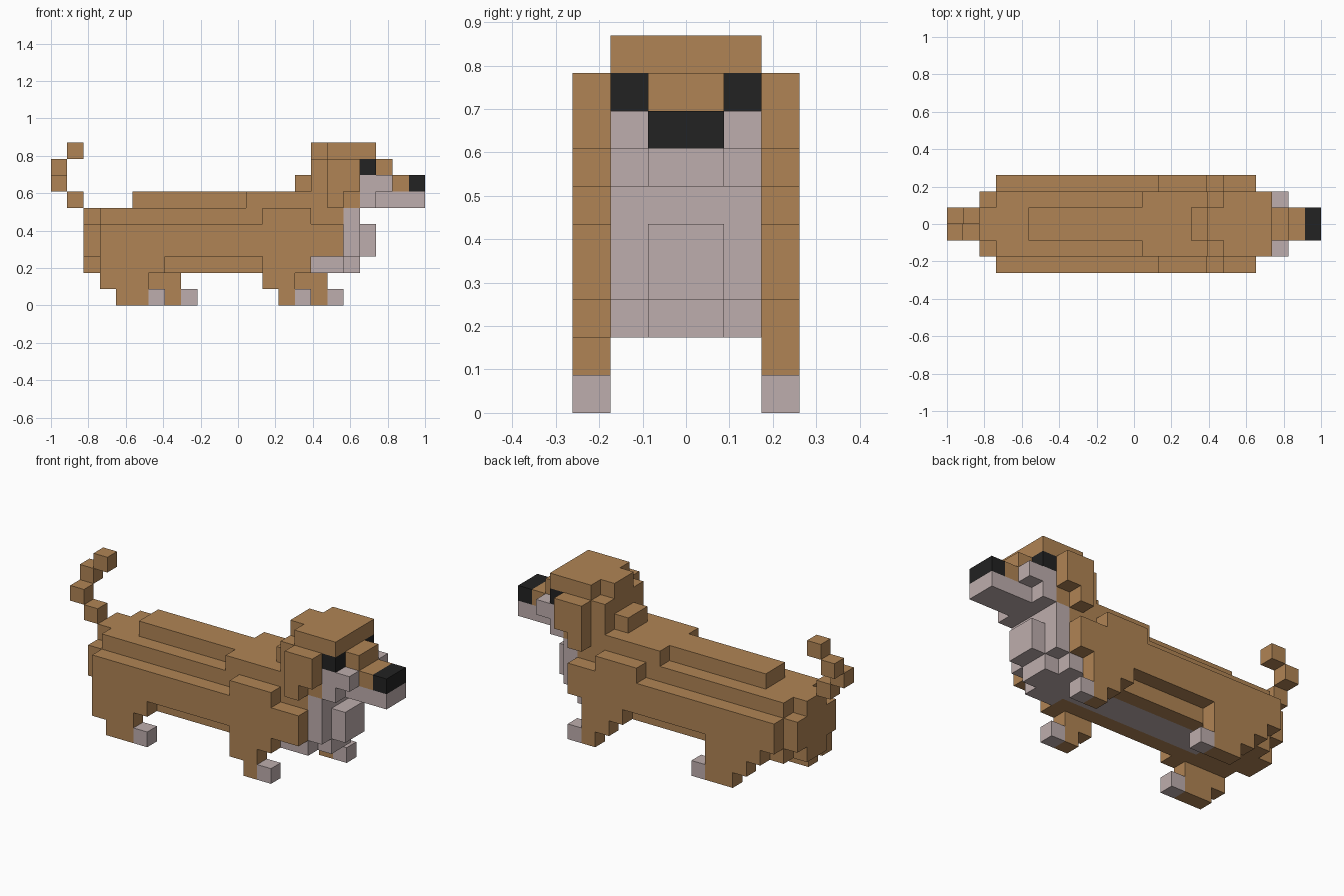
import bpy
import bmesh
from mathutils import Vector

cube = bpy.data.objects.get("Cube")
if cube:
    bpy.data.objects.remove(cube, do_unlink=True)

# Block grid: 23 long, 6 wide, 10 high
UNIT = 2 / 23
ORIGIN = Vector((-1, -3 * UNIT, 0))
COLOURS = {
    "tan_fur": (0.434, 0.231, 0.089, 1),
    "pale_fur": (0.515, 0.423, 0.418, 1),
    "black": (0.016, 0.016, 0.016, 1),
}
materials = {}
for name, rgba in COLOURS.items():
    mat = bpy.data.materials.new(name)
    mat.use_nodes = True
    mat.diffuse_color = rgba
    mat.node_tree.nodes["Principled BSDF"].inputs["Base Color"].default_value = rgba
    materials[name] = mat

TAN, PALE, BLACK = COLOURS
INNER, MIDDLE = (1, 5), (2, 4)
NEAR, FAR = (0, 1), (5, 6)
NEAR_EYE, FAR_EYE = (1, 2), (4, 5)
cells = {}


def fill(part, colour, x, z, y):
    """Fill a block range; later fills replace earlier ones."""
    for i in range(*x):
        for j in range(*y):
            for k in range(*z):
                cells[i, j, k] = (part, colour)


# Torso, rounded rump, back ridge and flanks
fill("body", TAN, (3, 18), (2, 6), INNER)
fill("body", TAN, (2, 3), (2, 6), MIDDLE)
fill("body", TAN, (2, 3), (3, 5), INNER)
fill("body", TAN, (5, 12), (6, 7), MIDDLE)
fill("body", TAN, (12, 17), (6, 7), INNER)
for side in (NEAR, FAR):
    fill("body", TAN, (3, 18), (3, 5), side)
    fill("body", TAN, (13, 16), (5, 6), side)

# Pale belly and chest
fill("belly", PALE, (6, 16), (2, 3), MIDDLE)
fill("chest", PALE, (16, 18), (2, 3), INNER)
fill("chest", PALE, (18, 19), (2, 3), MIDDLE)
fill("chest", PALE, (18, 19), (3, 6), INNER)
fill("chest", PALE, (19, 20), (3, 5), MIDDLE)


def leg(part, side, thigh, shin, foot):
    """Stepped leg with a pale toe in front of the foot."""
    fill(part, TAN, thigh, (2, 3), side)
    fill(part, TAN, shin, (1, 2), side)
    fill(part, TAN, foot, (0, 1), side)
    fill(part, PALE, (foot[1], foot[1] + 1), (0, 1), side)


# Legs in mid stride
leg("right_rear_leg", NEAR, (3, 7), (3, 6), (4, 6))
leg("left_rear_leg", FAR, (4, 8), (5, 8), (6, 8))
leg("right_front_leg", NEAR, (13, 16), (13, 15), (14, 15))
leg("left_front_leg", FAR, (14, 17), (15, 17), (16, 17))

# Head with nape and brow
fill("head", TAN, (15, 16), (7, 8), MIDDLE)
fill("head", TAN, (16, 17), (7, 9), INNER)
fill("head", TAN, (16, 17), (9, 10), MIDDLE)
fill("head", TAN, (17, 19), (6, 9), INNER)
fill("head", TAN, (17, 20), (9, 10), INNER)
fill("head", TAN, (19, 21), (8, 9), MIDDLE)
for side, name in ((NEAR, "right"), (FAR, "left")):
    fill(name + "_ear", TAN, (17, 19), (7, 9), side)
    fill(name + "_ear", TAN, (17, 18), (6, 7), side)
for side, name in ((NEAR_EYE, "right"), (FAR_EYE, "left")):
    fill(name + "_eye", BLACK, (19, 20), (8, 9), side)

# Muzzle and nose
fill("muzzle", PALE, (19, 20), (6, 8), INNER)
fill("muzzle", PALE, (20, 21), (7, 8), INNER)
fill("muzzle", PALE, (20, 23), (6, 7), MIDDLE)
fill("muzzle", TAN, (21, 22), (7, 8), MIDDLE)
fill("nose", BLACK, (22, 23), (7, 8), MIDDLE)

# Curled tail, one block at a time
for x, y, z in ((1, 2, 6), (0, 2, 7), (0, 3, 8), (1, 3, 9)):
    fill("tail", TAN, (x, x + 1), (z, z + 1), (y, y + 1))


def build(part):
    """Make one object from the exposed faces of a part's blocks."""
    blocks = {c: v[1] for c, v in cells.items() if v[0] == part}
    used = list(dict.fromkeys(blocks.values()))
    bm = bmesh.new()
    for cell, colour in blocks.items():
        centre = Vector(cell) + Vector((0.5, 0.5, 0.5))
        for axis in range(3):
            for sign in (-1, 1):
                normal = Vector((0, 0, 0))
                normal[axis] = sign
                if tuple(int(c + n) for c, n in zip(cell, normal)) in cells:
                    continue
                u = Vector((0, 0, 0))
                u[(axis + 1) % 3] = 0.5
                v = normal.cross(u)
                mid = centre + normal / 2
                corners = (mid - u - v, mid + u - v, mid + u + v, mid - u + v)
                face = bm.faces.new([bm.verts.new(ORIGIN + p * UNIT) for p in corners])
                face.material_index = used.index(colour)
    bmesh.ops.remove_doubles(bm, verts=bm.verts, dist=UNIT / 100)
    bmesh.ops.dissolve_limit(bm, angle_limit=0.01, verts=bm.verts,
                             edges=bm.edges, delimit={"MATERIAL"})
    mesh = bpy.data.meshes.new(part)
    bm.to_mesh(mesh)
    bm.free()
    for colour in used:
        mesh.materials.append(materials[colour])
    bpy.context.collection.objects.link(bpy.data.objects.new(part, mesh))


for part in dict.fromkeys(v[0] for v in cells.values()):
    build(part)
